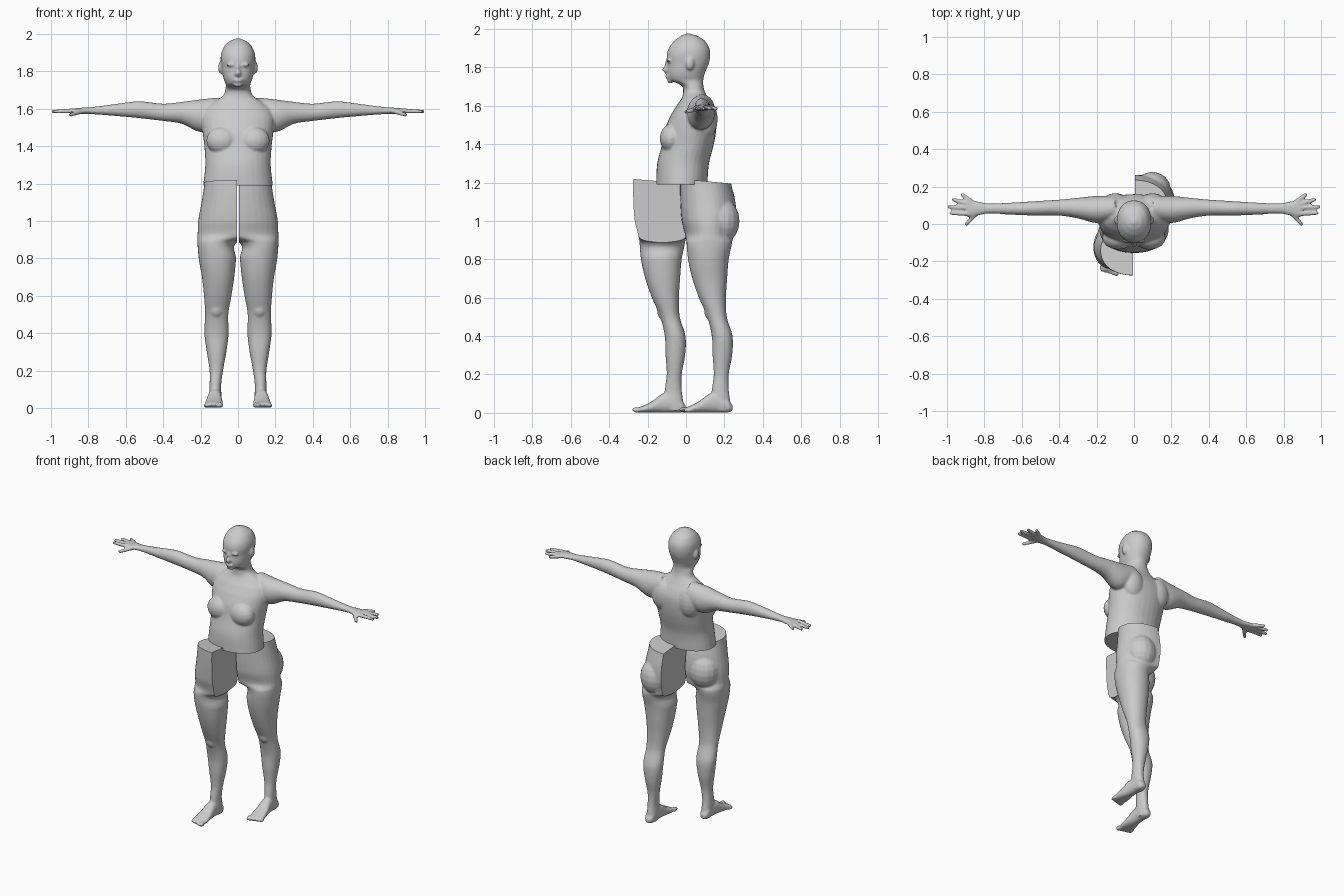
import bpy, bmesh, math
from mathutils import Vector, Matrix

if "Cube" in bpy.data.objects:
    bpy.data.objects.remove(bpy.data.objects["Cube"])


def loft(bm, rings, axis='z', n=32, p=2.3, steps=4):
    """Skin through rings (t, a0, a1, b0, b1): rounded sections, smoothly interpolated along the axis."""
    fine = []
    for i in range(len(rings) - 1):
        r0, r1, r2 = rings[max(i - 1, 0)], rings[i], rings[i + 1]
        r3 = rings[min(i + 2, len(rings) - 1)]
        for k in range(steps):
            t = k / steps
            row = [0.5 * (2 * b + (c - a) * t + (2 * a - 5 * b + 4 * c - d) * t * t
                          + (3 * b - a - 3 * c + d) * t ** 3)
                   for a, b, c, d in zip(r0, r1, r2, r3)]
            row[0] = r1[0] + (r2[0] - r1[0]) * t
            fine.append(row)
    fine.append(rings[-1])
    loops = []
    for t, a0, a1, b0, b1 in fine:
        loop = []
        for j in range(n):
            ang = 2 * math.pi * j / n
            c, s = math.cos(ang), math.sin(ang)
            a = (a0 + a1) / 2 + (a1 - a0) / 2 * math.copysign(abs(c) ** (2 / p), c)
            b = (b0 + b1) / 2 + (b1 - b0) / 2 * math.copysign(abs(s) ** (2 / p), s)
            co = {'z': (a, b, t), 'x': (t, a, b), 'y': (a, t, b)}[axis]
            loop.append(bm.verts.new(co))
        loops.append(loop)
    for l0, l1 in zip(loops, loops[1:]):
        for j in range(n):
            bm.faces.new((l0[j], l0[(j + 1) % n], l1[(j + 1) % n], l1[j]))
    bm.faces.new(loops[0])
    bm.faces.new(loops[-1])


def blob(bm, loc, radii):
    m = Matrix.Translation(loc) @ Matrix.Diagonal((*radii, 1))
    bmesh.ops.create_uvsphere(bm, u_segments=16, v_segments=10, radius=1, matrix=m)


def finger(bm, a, b, r0, r1):
    a, b = Vector(a), Vector(b)
    d = b - a
    m = Matrix.Translation((a + b) / 2) @ d.to_track_quat('Z', 'Y').to_matrix().to_4x4()
    bmesh.ops.create_cone(bm, cap_ends=True, segments=12, radius1=r0, radius2=r1,
                          depth=d.length, matrix=m)
    blob(bm, b, (r1, r1, r1))


def finish(bm, name, cuts, voxel, offset=(0, 0, 0)):
    """Fuse the overlapping forms, soften them, then slice flat along the cut planes."""
    bmesh.ops.recalc_face_normals(bm, faces=bm.faces[:])
    mesh = bpy.data.meshes.new(name)
    bm.to_mesh(mesh)
    bm.free()
    ob = bpy.data.objects.new(name, mesh)
    bpy.context.collection.objects.link(ob)
    rem = ob.modifiers.new("fuse", 'REMESH')
    rem.mode, rem.voxel_size = 'VOXEL', voxel
    smo = ob.modifiers.new("soften", 'SMOOTH')
    smo.factor, smo.iterations = 0.5, 5
    dg = bpy.context.evaluated_depsgraph_get()
    done = bpy.data.meshes.new_from_object(ob.evaluated_get(dg))
    ob.modifiers.clear()
    ob.data = done
    bm = bmesh.new()
    bm.from_mesh(done)
    for co, no in cuts:
        bmesh.ops.bisect_plane(bm, geom=bm.verts[:] + bm.edges[:] + bm.faces[:], dist=1e-5,
                               plane_co=co, plane_no=no, clear_outer=True)
        edges = [e for e in bm.edges if e.is_boundary]
        bmesh.ops.holes_fill(bm, edges=edges, sides=0)
    bmesh.ops.triangulate(bm, faces=[f for f in bm.faces if len(f.verts) > 4])
    bmesh.ops.recalc_face_normals(bm, faces=bm.faces[:])
    bm.to_mesh(done)
    bm.free()
    ob.location = offset
    bpy.ops.object.select_all(action='DESELECT')
    ob.select_set(True)
    bpy.context.view_layer.objects.active = ob
    bpy.ops.object.shade_smooth_by_angle(angle=math.radians(35))
    return ob


# Upper body: trunk, neck and head as one loft (z, half width, front, back)
trunk = [(1.14, .19, -.155, .11), (1.2, .185, -.155, .112), (1.3, .175, -.15, .12),
         (1.4, .18, -.125, .145), (1.48, .19, -.11, .158), (1.55, .195, -.08, .157),
         (1.6, .175, -.05, .138), (1.64, .125, -.022, .115), (1.67, .08, -.015, .1),
         (1.7, .069, -.018, .091), (1.717, .066, -.045, .09), (1.732, .066, -.085, .09),
         (1.755, .075, -.096, .094), (1.78, .082, -.098, .103), (1.82, .088, -.096, .119),
         (1.86, .093, -.1, .126), (1.9, .089, -.09, .122), (1.94, .07, -.06, .098),
         (1.964, .042, -.028, .06), (1.976, .012, 0, .025)]
bm = bmesh.new()
loft(bm, [(z, -w, w, f, b) for z, w, f, b in trunk], p=2.15)

# Face: nose, brow, lips, chin
blob(bm, (0, -.098, 1.788), (.017, .027, .018))
blob(bm, (0, -.094, 1.812), (.011, .018, .036))
blob(bm, (0, -.09, 1.752), (.028, .019, .012))
blob(bm, (0, -.082, 1.731), (.026, .016, .015))

arm = [(.1, .02, .15, 1.5, 1.66), (.2, .005, .15, 1.475, 1.65), (.3, .03, .14, 1.52, 1.637),
       (.4, .045, .13, 1.535, 1.627), (.53, .045, .122, 1.55, 1.64),
       (.66, .05, .114, 1.562, 1.625), (.78, .056, .11, 1.571, 1.61),
       (.83, .046, .12, 1.573, 1.606), (.89, .036, .132, 1.574, 1.602)]
fingers = [((.87, .12), (.918, .157)), ((.88, .105), (.965, .13)),
           ((.88, .085), (.988, .092)), ((.88, .055), (.978, .058)), ((.84, .06), (.895, .0))]
for s in (-1, 1):
    blob(bm, (s * .092, .02, 1.82), (.014, .022, .034))          # ear
    blob(bm, (s * .036, -.088, 1.835), (.026, .014, .01))        # brow
    blob(bm, (s * .085, -.075, 1.43), (.085, .062, .075))        # chest
    blob(bm, (s * .1, .11, 1.53), (.075, .055, .1))              # shoulder blade
    loft(bm, [(s * r[0], *r[1:]) for r in arm], axis='x', p=2)
    for i, (a, b) in enumerate(fingers):                         # hand
        za, zb = (1.585, 1.568) if i == 4 else (1.589, 1.585)
        finger(bm, (s * a[0], a[1], za), (s * b[0], b[1], zb), .014, .0105)
finish(bm, "upper_body", [((0, 0, 1.19), (0, 0, -1))], .0065)

# Leg with half the pelvis (z, inner x, outer x, front, back)
leg = [(1.26, -.175, .175, -.15, .1), (1.2, -.18, .18, -.153, .112), (1.1, -.195, .195, -.152, .135),
       (1.0, -.213, .213, -.145, .14), (.93, -.216, .216, -.128, .125), (.89, .005, .217, -.12, .118),
       (.8, .01, .21, -.112, .1), (.7, .02, .193, -.09, .092), (.6, .035, .182, -.055, .086),
       (.5, .052, .176, -.012, .09), (.4, .05, .18, .012, .12), (.3, .062, .167, .016, .118),
       (.2, .08, .152, .022, .1), (.12, .09, .152, .012, .1), (.06, .088, .153, .01, .108),
       (.01, .09, .15, .03, .11)]
foot = [(.12, .105, .14, .012, .04), (.1, .093, .153, .002, .07), (.05, .09, .155, .002, .1),
        (0, .088, .162, .002, .1), (-.05, .083, .172, .002, .064), (-.09, .08, .178, .002, .042),
        (-.125, .083, .178, .003, .03)]
for s, name in ((-1, "right_leg"), (1, "left_leg")):
    bm = bmesh.new()
    loft(bm, leg, p=2.15)
    loft(bm, foot, axis='y', p=2.3)
    blob(bm, (.098, .06, 1.0), (.1, .097, .12))                  # buttock
    blob(bm, (.115, .012, .53), (.042, .04, .05))                # knee
    for i in range(5):                                           # toes
        r = .015 if i == 0 else .0115
        blob(bm, (.094 + i * .0195, -.134 + i * .006, r + .001), (r, .024, r))
    if s < 0:
        bmesh.ops.scale(bm, vec=(-1, 1, 1), verts=bm.verts[:])
    finish(bm, name, [((s * .006, 0, 0), (-s, 0, 0)), ((0, 0, 1.205), (0, .09, 1))],
           .0065, (0, s * .1225, 0))
